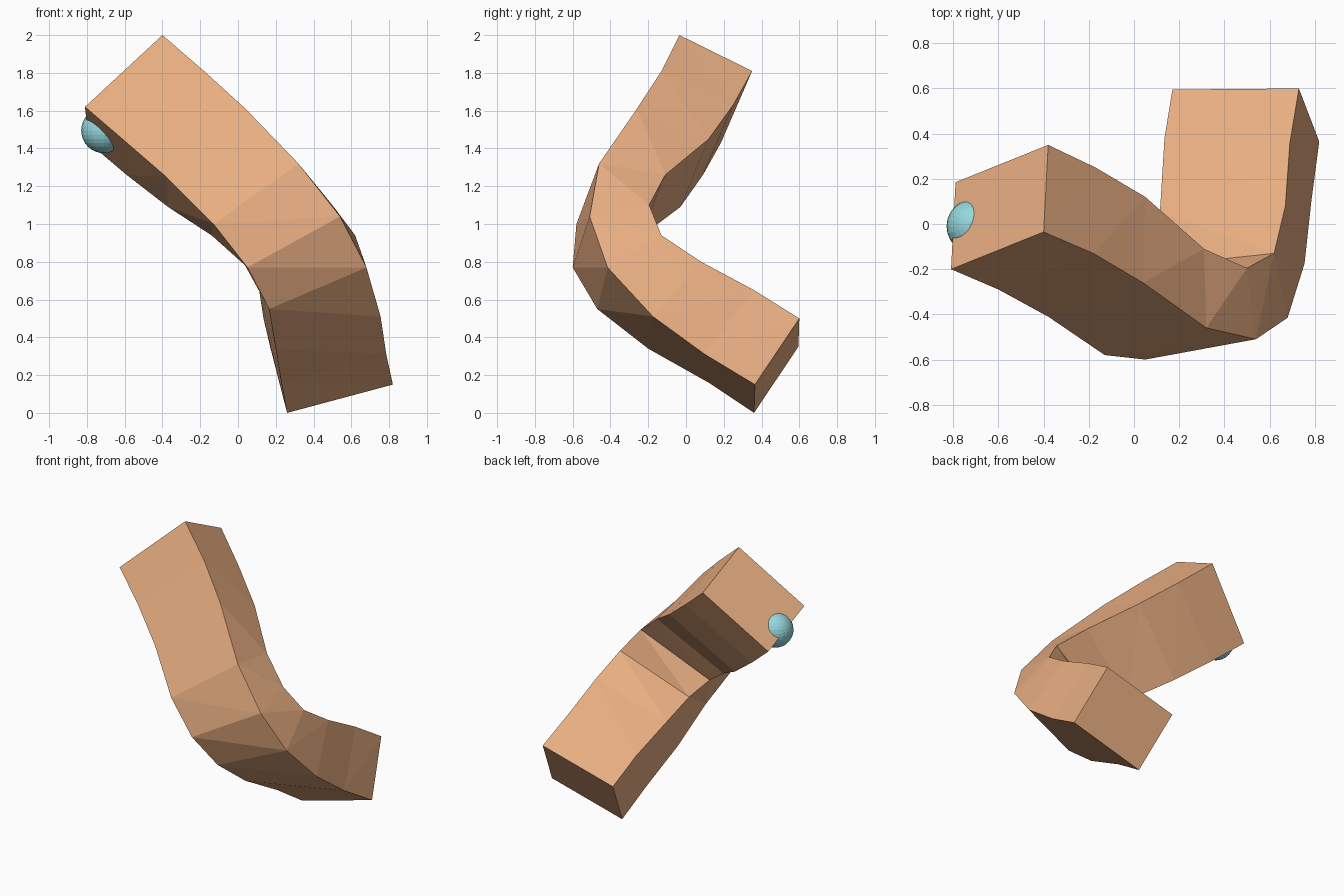
import bpy, bmesh
from mathutils import Vector

if "Cube" in bpy.data.objects:
    bpy.data.objects.remove(bpy.data.objects["Cube"])

def material(name, color):
    m = bpy.data.materials.new(name)
    m.diffuse_color = color
    m.use_nodes = True
    m.node_tree.nodes["Principled BSDF"].inputs["Base Color"].default_value = m.diffuse_color
    return m

def add_object(name, bm, mat):
    bmesh.ops.recalc_face_normals(bm, faces=bm.faces)
    mesh = bpy.data.meshes.new(name)
    bm.to_mesh(mesh)
    bm.free()
    mesh.materials.append(mat)
    ob = bpy.data.objects.new(name, mesh)
    bpy.context.collection.objects.link(ob)
    return ob

# Bent bar: three edge paths from the low end to the high end, fourth edge derived
lower = [(.26, .36, 0), (.23, .12, .16), (.20, -.20, .34), (.165, -.47, .55), (.05, -.60, .77),
         (-.13, -.58, 1.0), (-.38, -.41, 1.25), (-.60, -.29, 1.44), (-.81, -.20, 1.62)]
outer = [(.82, .365, .15), (.785, .10, .31), (.755, -.175, .51), (.68, -.415, .77), (.54, -.51, 1.04),
         (.32, -.46, 1.32), (.04, -.26, 1.61), (-.18, -.13, 1.81), (-.40, -.035, 2.0)]
inner = [(.73, .60, .50), (.69, .36, .65), (.67, .08, .80), (.62, -.13, .94), (.50, -.195, 1.10),
         (.31, -.11, 1.26), (.05, .12, 1.45), (-.17, .25, 1.63), (-.38, .35, 1.81)]

bm = bmesh.new()
rings = []
for pts in zip(lower, outer, inner):
    a, b, c = map(Vector, pts)
    rings.append([bm.verts.new(p) for p in (a, b, c, a + c - b)])
for r, s in zip(rings, rings[1:]):
    for i in range(4):
        j = (i + 1) % 4
        bm.faces.new((r[i], r[j], s[i]))
        bm.faces.new((r[j], s[j], s[i]))
bm.faces.new(rings[0])
bm.faces.new(rings[-1])
add_object("bent_bar", bm, material("orange", (.80, .42, .22, 1)))

# Small ball sunk into the edge of the high end
bm = bmesh.new()
bmesh.ops.create_uvsphere(bm, u_segments=24, v_segments=16, radius=.12)
bmesh.ops.translate(bm, verts=bm.verts, vec=(-.71, -.01, 1.495))
add_object("end_ball", bm, material("teal", (.30, .68, .72, 1)))
